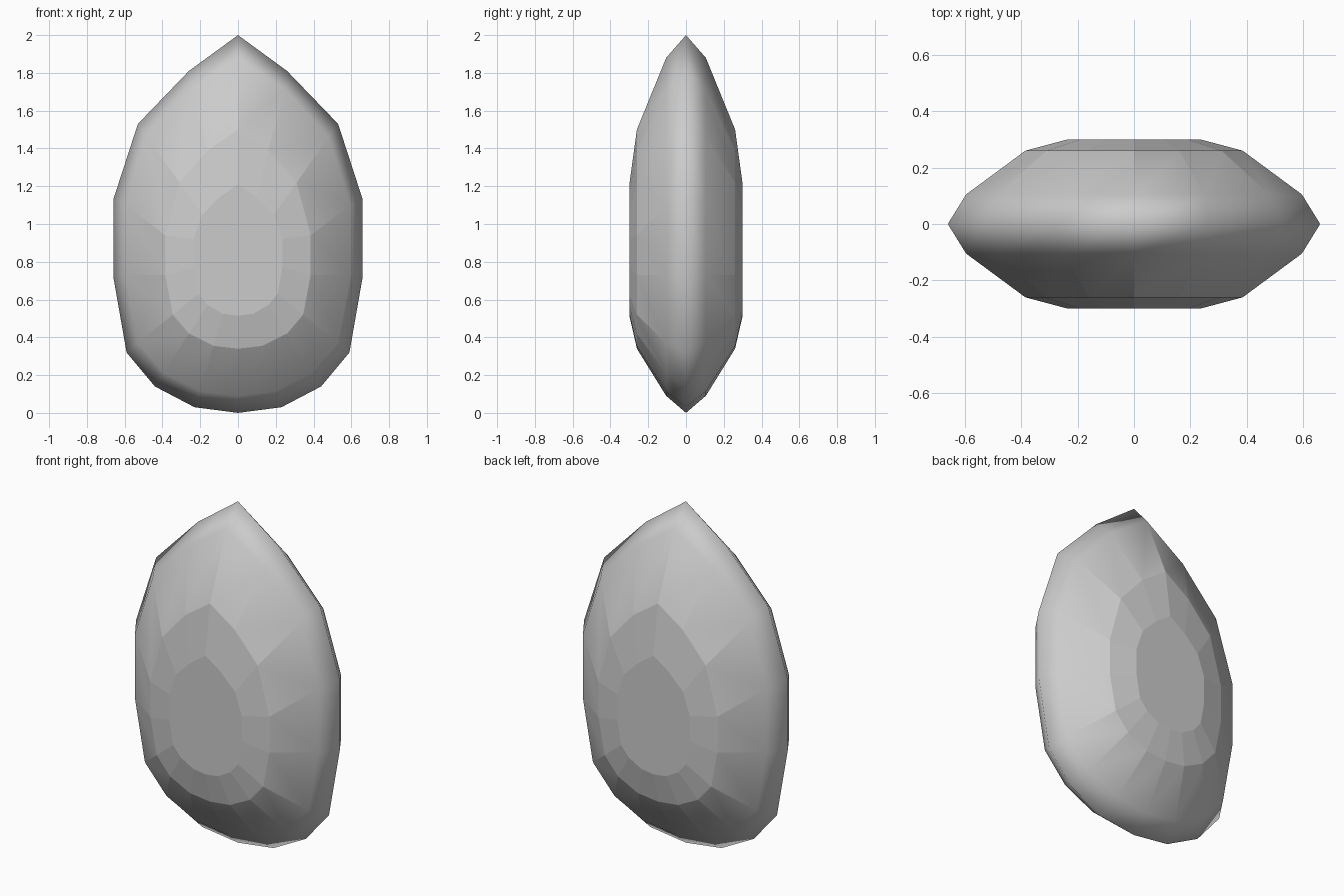
import bpy, bmesh

if "Cube" in bpy.data.objects:
    bpy.data.objects.remove(bpy.data.objects["Cube"])

# Half outlines (x, z) from bottom centre to the top tip, rim first, table last
RIM = [(0, 0), (0.23, 0.03), (0.44, 0.14), (0.59, 0.32), (0.66, 0.72),
       (0.66, 1.13), (0.53, 1.53), (0.26, 1.81), (0, 2.0)]
GIRDLE = [(0, 0.09), (0.20, 0.115), (0.39, 0.21), (0.53, 0.37), (0.595, 0.73),
          (0.595, 1.10), (0.48, 1.46), (0.25, 1.71), (0, 1.88)]
CROWN = [(0, 0.34), (0.13, 0.355), (0.26, 0.42), (0.345, 0.52), (0.385, 0.73),
         (0.385, 0.94), (0.31, 1.22), (0.16, 1.39), (0, 1.50)]
TABLE = [(0, 0.515), (0.08, 0.525), (0.16, 0.57), (0.21, 0.63), (0.235, 0.77),
         (0.235, 0.92), (0.19, 1.05), (0.10, 1.14), (0, 1.21)]


def ring(bm, half, y):
    """Closed loop of vertices from a half outline, mirrored in x."""
    points = half + [(-x, z) for x, z in half[-2:0:-1]]
    return [bm.verts.new((x, y, z)) for x, z in points]


bm = bmesh.new()
# Stacked facet rings from the back table to the front table
levels = [(TABLE, 0.30), (CROWN, 0.26), (GIRDLE, 0.105), (RIM, 0),
          (GIRDLE, -0.105), (CROWN, -0.26), (TABLE, -0.30)]
rings = [ring(bm, half, y) for half, y in levels]
for a, b in zip(rings, rings[1:]):
    n = len(a)
    for i in range(n):
        j = (i + 1) % n
        bm.faces.new((a[i], a[j], b[j], b[i]))
# Flat tables
bm.faces.new(rings[0])
bm.faces.new(rings[-1])
bmesh.ops.recalc_face_normals(bm, faces=bm.faces)

# Crisp facets on the crown, soft rounding around the rim
for f in bm.faces:
    f.smooth = True
for e in bm.edges:
    ys = [abs(v.co.y) for v in e.verts]
    e.smooth = max(ys) < 0.2

mesh = bpy.data.meshes.new("teardrop_gem")
bm.to_mesh(mesh)
bm.free()
gem = bpy.data.objects.new("teardrop_gem", mesh)
bpy.context.collection.objects.link(gem)
